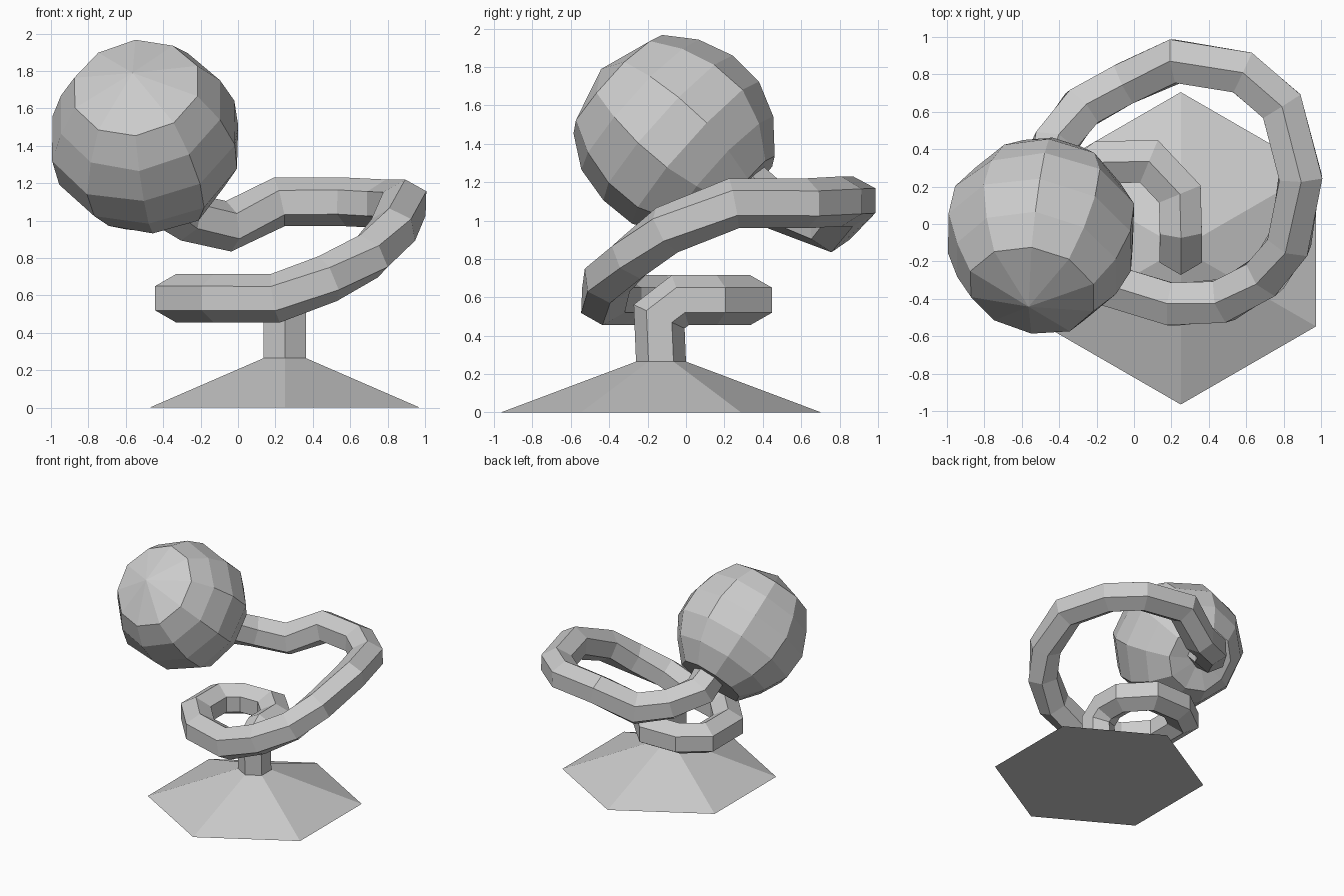
import bpy, random
from math import sin, cos, pi, radians
from mathutils import Vector

if "Cube" in bpy.data.objects:
    bpy.data.objects.remove(bpy.data.objects["Cube"])

random.seed(4)


def skin(name, rings):
    """Join equal-sized vertex rings with quads and close both ends."""
    n = len(rings[0])
    verts = [v for r in rings for v in r]
    faces = []
    for i in range(len(rings) - 1):
        for j in range(n):
            k = (j + 1) % n
            faces.append((i * n + j, i * n + k, (i + 1) * n + k, (i + 1) * n + j))
    faces.append(tuple(reversed(range(n))))
    faces.append(tuple(range((len(rings) - 1) * n, len(rings) * n)))
    return make(name, verts, faces)


def make(name, verts, faces):
    mesh = bpy.data.meshes.new(name)
    mesh.from_pydata(verts, [], faces)
    mesh.update()
    ob = bpy.data.objects.new(name, mesh)
    bpy.context.collection.objects.link(ob)
    return ob


def hexagon(x, y, z, r):
    return [Vector((x + r * sin(-a * pi / 3), y + r * cos(a * pi / 3), z)) for a in range(6)]


# Hexagonal tapered foot
skin("foot", [hexagon(0.25, -0.13, 0, 0.835), hexagon(0.25, -0.13, 0.265, 0.13)])

# Winding hexagonal stem, mitred at each bend
path = [Vector(p) for p in (
    (0.25, -0.13, 0.26), (0.25, -0.14, 0.50), (0.25, -0.03, 0.585),
    (0.245, 0.16, 0.585), (0.08, 0.335, 0.585), (-0.17, 0.33, 0.585),
    (-0.33, 0.21, 0.585), (-0.33, -0.10, 0.585), (-0.13, -0.33, 0.585),
    (0.20, -0.43, 0.585), (0.48, -0.41, 0.69), (0.70, -0.28, 0.81),
    (0.83, -0.10, 0.95), (0.89, 0.25, 1.09), (0.79, 0.63, 1.09),
    (0.58, 0.81, 1.10), (0.22, 0.87, 1.10), (-0.05, 0.75, 0.97),
    (-0.28, 0.62, 1.02), (-0.43, 0.42, 1.10), (-0.44, 0.30, 1.20))]
rings = []
for i, p in enumerate(path):
    d1 = (p - path[max(i - 1, 0)]).normalized() if i else (path[1] - p).normalized()
    d2 = (path[i + 1] - p).normalized() if i < len(path) - 1 else d1
    t = (d1 + d2).normalized()
    side = t.cross(Vector((0, 0, 1)))
    side = Vector((1, 0, 0)) if side.length < 0.2 else side.normalized()
    up = side.cross(t)
    bend = (d2 - d1).normalized()
    stretch = 1 / max(t.dot(d1), 0.75) - 1
    ring = []
    for k in range(6):
        o = (up * cos(k * pi / 3) + side * sin(k * pi / 3)) * 0.13
        ring.append(p + o + bend * o.dot(bend) * stretch)
    rings.append(ring)
skin("stem", rings)

# Faceted, slightly lumpy flower ball tilted towards the front
centre = Vector((-0.495, -0.05, 1.44))
axis = Vector((-0.13, -0.74, 0.66)).normalized()
u = Vector((1, 0, 0))
u = (u - axis * u.dot(axis)).normalized()
w = axis.cross(u)
N = 10
verts = [centre + axis * 0.53]
levels = ((40, 0.54), (61, 0.515), (83, 0.515), (105, 0.515), (127, 0.515), (150, 0.53))
for theta, r in levels:
    th = radians(theta)
    for j in range(N):
        a = 2 * pi * j / N + pi / 2
        rr = r * random.uniform(0.98, 1.025)
        verts.append(centre + (axis * cos(th) + (u * cos(a) + w * sin(a)) * sin(th)) * rr)
verts.append(centre - axis * 0.45)
last = len(verts) - 1
faces = []
for j in range(N):
    k = (j + 1) % N
    faces.append((0, 1 + j, 1 + k))
    for i in range(len(levels) - 1):
        b = 1 + i * N
        faces.append((b + j, b + N + j, b + N + k, b + k))
    b = 1 + (len(levels) - 1) * N
    faces.append((b + j, last, b + k))
make("flower_ball", verts, faces)
